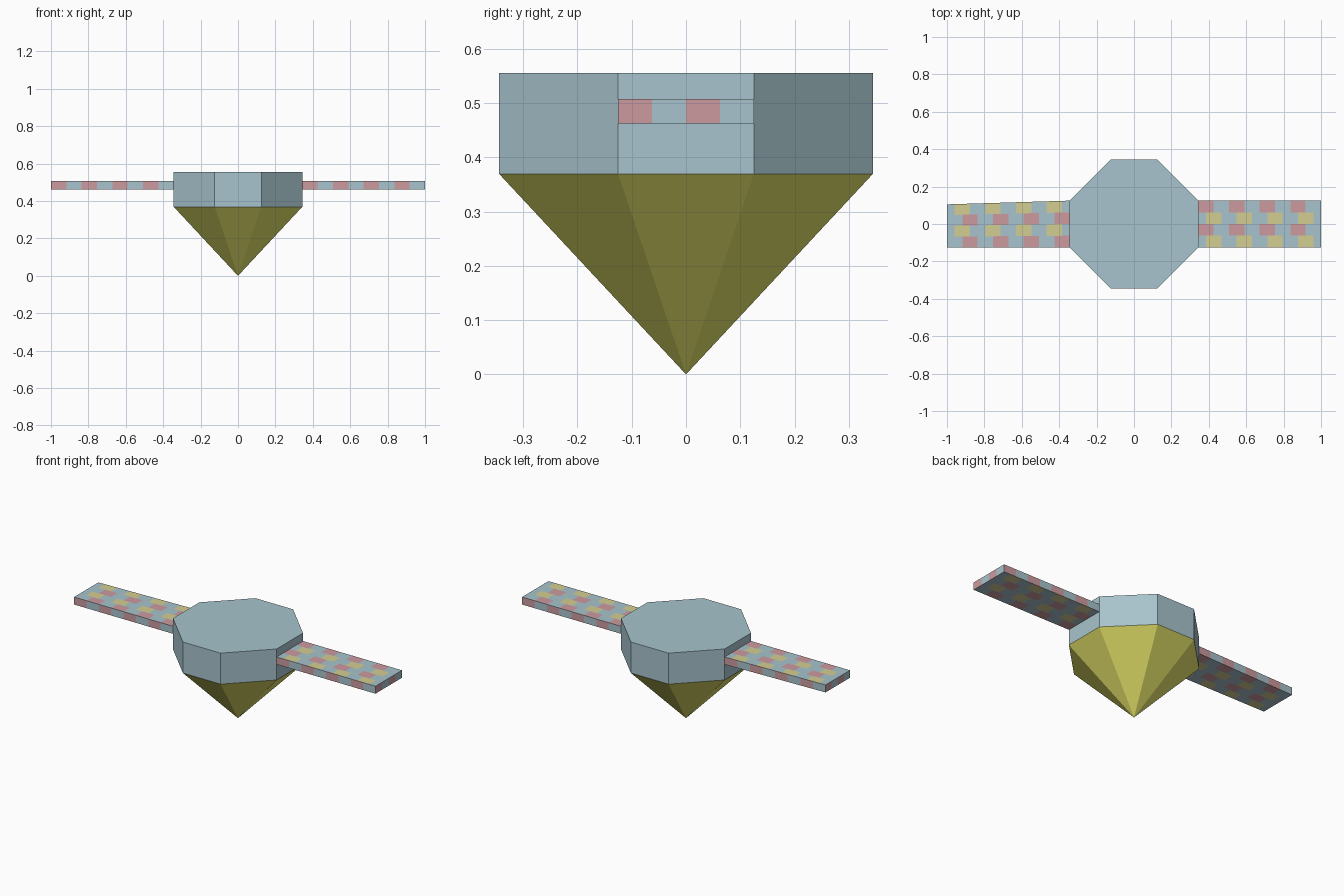
import bpy
import bmesh

cube = bpy.data.objects.get("Cube")
if cube:
    bpy.data.objects.remove(cube, do_unlink=True)


def material(name, rgb):
    """Flat material from an sRGB 0-255 colour."""
    linear = [((c / 255 + 0.055) / 1.055) ** 2.4 for c in rgb] + [1.0]
    mat = bpy.data.materials.new(name)
    mat.use_nodes = True
    mat.diffuse_color = linear
    bsdf = mat.node_tree.nodes["Principled BSDF"]
    bsdf.inputs["Base Color"].default_value = linear
    bsdf.inputs["Roughness"].default_value = 0.9
    return mat


blue = material("pale blue", (168, 196, 205))
olive = material("olive yellow", (226, 224, 105))
red = material("dusty red", (204, 155, 160))
yellow = material("soft yellow", (212, 206, 146))
BLUE, RED, YELLOW = range(3)


def finish(bm, name, mats):
    bmesh.ops.recalc_face_normals(bm, faces=bm.faces)
    mesh = bpy.data.meshes.new(name)
    bm.to_mesh(mesh)
    bm.free()
    for mat in mats:
        mesh.materials.append(mat)
    obj = bpy.data.objects.new(name, mesh)
    bpy.context.collection.objects.link(obj)


R, HALF = 0.344, 0.125           # body reach, half wing width
RIM, TOP = 0.369, 0.555          # body bottom and top
WING_Z, WING_T = 0.462, 0.045    # wing bottom and thickness
COLS, ROWS = 16, 4

octagon = [(R, -HALF), (R, HALF), (HALF, R), (-HALF, R),
           (-R, HALF), (-R, -HALF), (-HALF, -R), (HALF, -R)]

# Octagonal body
bm = bmesh.new()
base = bm.faces.new([bm.verts.new((x, y, RIM)) for x, y in octagon])
ext = bmesh.ops.extrude_face_region(bm, geom=[base], use_keep_orig=True)
for v in ext["geom"]:
    if isinstance(v, bmesh.types.BMVert):
        v.co.z = TOP
finish(bm, "body", [blue])

# Pointed base
bm = bmesh.new()
ring = [bm.verts.new((x, y, RIM)) for x, y in octagon]
tip = bm.verts.new((0, 0, 0))
for a, b in zip(ring, ring[1:] + ring[:1]):
    bm.faces.new((a, tip, b))
bm.faces.new(ring)
finish(bm, "pointed_base", [olive])


def patch(face):
    """Colour of one wing cell from its direction, column and row."""
    n, c = face.normal, face.calc_center_median()
    col = int((c.x + 0.5) * COLS)
    row = int((c.y + 0.5) * ROWS)
    if abs(n.x) > 0.5:
        return RED if row % 2 == 0 else BLUE
    if abs(n.y) > 0.5:
        # both long edges start red at their left end
        start = col if n.y < 0 else COLS - 1 - col
        return RED if start % 4 < 2 else BLUE
    if n.z < 0:
        row += 1
    if row % 2:
        return RED if col % 4 < 2 else BLUE
    return YELLOW if col % 4 in (1, 2) else BLUE


def wing(name, side, taper):
    bm = bmesh.new()
    bmesh.ops.create_grid(bm, x_segments=COLS, y_segments=ROWS, size=0.5)
    ext = bmesh.ops.extrude_face_region(bm, geom=bm.faces[:], use_keep_orig=True)
    for v in ext["geom"]:
        if isinstance(v, bmesh.types.BMVert):
            v.co.z = 1
    bmesh.ops.recalc_face_normals(bm, faces=bm.faces)
    bm.normal_update()
    for f in bm.faces:
        f.material_index = patch(f)
    # Place the cells, narrowing one edge toward the tip
    for v in bm.verts:
        t = v.co.x + 0.5
        x = R + t * (1 - R)
        y = HALF - (0.5 - v.co.y) * 2 * HALF * (1 - taper * t)
        v.co = (side * x, side * y, WING_Z + v.co.z * WING_T)
    finish(bm, name, [blue, red, yellow])


wing("left_wing", 1, 0)
wing("right_wing", -1, 0.08)
